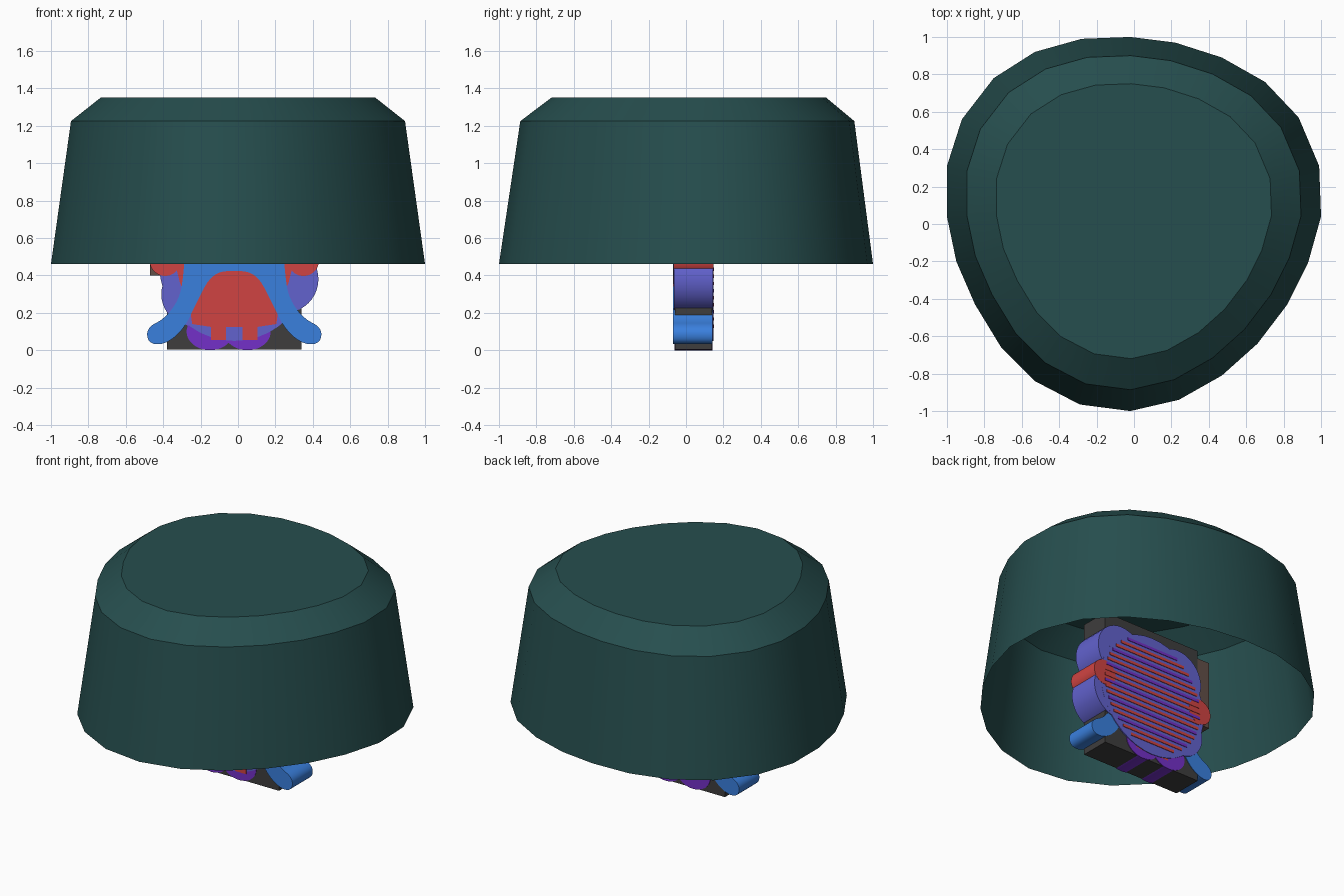
import bpy, bmesh, math

cube = bpy.data.objects.get("Cube")
if cube:
    bpy.data.objects.remove(cube, do_unlink=True)


def material(name, rgb):
    linear = [((c / 255 + 0.055) / 1.055) ** 2.4 for c in rgb] + [1]
    m = bpy.data.materials.new(name)
    m.use_nodes = True
    m.diffuse_color = linear
    m.node_tree.nodes["Principled BSDF"].inputs["Base Color"].default_value = linear
    return m


TEAL = material("dark teal", (38, 78, 78))
BLUE = material("bright blue", (58, 128, 222))
RED = material("brick red", (208, 68, 66))
INDIGO = material("indigo", (98, 98, 206))
PURPLE = material("violet", (116, 48, 200))
GREY = material("charcoal", (62, 61, 61))
BROWN = material("dull brown", (98, 80, 72))

CENTRE = -0.02          # middle of the figure in x
FRONT, BACK = -0.07, 0.15


def finish(name, bm, mat):
    bmesh.ops.recalc_face_normals(bm, faces=bm.faces)
    mesh = bpy.data.meshes.new(name)
    bm.to_mesh(mesh)
    bm.free()
    mesh.materials.append(mat)
    ob = bpy.data.objects.new(name, mesh)
    bpy.context.collection.objects.link(ob)
    bpy.ops.object.select_all(action='DESELECT')
    ob.select_set(True)
    bpy.context.view_layer.objects.active = ob
    bpy.ops.object.shade_smooth_by_angle(angle=math.radians(30))
    return ob


def slab(name, outline, front, back, mat):
    """Extrude an x-z outline from front to back along y."""
    bm = bmesh.new()
    face = bm.faces.new([bm.verts.new((x, front, z)) for x, z in outline])
    moved = bmesh.ops.extrude_face_region(bm, geom=[face])["geom"]
    verts = [v for v in moved if isinstance(v, bmesh.types.BMVert)]
    bmesh.ops.translate(bm, verts=verts, vec=(0, back - front, 0))
    if not any(len(f.verts) == len(outline) and f.calc_center_median().y < front + 1e-5
               for f in bm.faces):
        bm.faces.new([v for v in bm.verts if v not in verts])
    return finish(name, bm, mat)


def disc(x, z, rx, rz=None, sides=40):
    rz = rz or rx
    turn = math.tau / sides
    return [(x + rx * math.cos(i * turn), z + rz * math.sin(i * turn)) for i in range(sides)]


def box(x0, x1, z0, z1):
    return [(x0, z0), (x1, z0), (x1, z1), (x0, z1)]


def mirrored(half):
    """Close a half outline, running top to bottom, about the centre line."""
    right = [(CENTRE + x, z) for x, z in half]
    left = [(CENTRE - x, z) for x, z in reversed(half) if x > 0]
    return right + left


def rounded(points, times=3):
    """Cut corners repeatedly for a smooth outline."""
    for _ in range(times):
        cut = []
        for (ax, az), (bx, bz) in zip(points, points[1:] + points[:1]):
            cut += [(ax * .75 + bx * .25, az * .75 + bz * .25),
                    (ax * .25 + bx * .75, az * .25 + bz * .75)]
        points = cut
    return points


# Open-bottomed shell: one rounded outline, lofted through three rings
rim = [(-.02, 1), (.22, .97), (.47, .89), (.7, .76), (.88, .57), (.99, .31),
       (1, .04), (.93, -.21), (.82, -.43), (.66, -.64), (.47, -.81), (.24, -.94),
       (-.02, -1), (-.29, -.965), (-.53, -.84), (-.71, -.66), (-.85, -.43), (-.95, -.2),
       (-1, .04), (-1, .31), (-.92, .56), (-.75, .78), (-.53, .92), (-.28, .99)]
bm = bmesh.new()
rings = [[bm.verts.new((x * s, y * s + shift, z)) for x, y in rim]
         for s, shift, z in ((1, 0, .46), (.893, .007, 1.225), (.735, .015, 1.35))]
for low, high in zip(rings, rings[1:]):
    for i in range(len(rim)):
        j = (i + 1) % len(rim)
        bm.faces.new((low[i], low[j], high[j], high[i]))
bm.faces.new(rings[-1])
finish("shell", bm, TEAL)

# Backing blocks
slab("backing_block", box(-.38, .34, .005, .9), FRONT + .012, BACK - .012, GREY)
slab("side_block", box(-.47, -.36, .4, .85), FRONT + .014, BACK - .014, BROWN)

# Violet bumps under the body
for side, x in (("right", -.15), ("left", .05)):
    slab(f"{side}_lower_bump", disc(x, .1, .125, .1), FRONT + .009, BACK - .008, PURPLE)

# Indigo body with side lobes
slab("body", disc(CENTRE, .45, .4), FRONT + .006, BACK - .004, INDIGO)
for name, x, z, r in (("right_lower_lobe", -.24, .3, .17), ("left_lower_lobe", .25, .38, .18),
                      ("left_upper_lobe", .22, .66, .18), ("right_upper_lobe", -.22, .66, .18)):
    slab(name, disc(x, z, r), FRONT + .0065, BACK - .0045, INDIGO)

# Red chest with two short legs
slab("chest", mirrored([(0, .8), (.22, .74), (.31, .62), (.32, .48), (.29, .36), (.24, .25),
                        (.225, .14), (.125, .125), (.125, .055), (.045, .055), (.045, .125),
                        (0, .125)]), FRONT + .003, BACK - .008, RED)

# Red side knobs
for side, x in (("right", -.39), ("left", .35)):
    slab(f"{side}_knob", disc(x, .48, .083), FRONT + .002, BACK - .003, RED)

# Blue arch with flared feet
slab("blue_arch", rounded(mirrored([(0, .74), (.17, .7), (.26, .58), (.27, .42), (.29, .28),
                                    (.37, .17), (.47, .12), (.46, .035), (.37, .03), (.27, .11),
                                    (.2, .26), (.12, .41), (0, .43)])),
     FRONT, BACK - .009, BLUE)

# Thin bands across the back of the body
for i in range(18):
    z = .12 + i * .038
    reach = math.sqrt(max(.37 ** 2 - (z - .45) ** 2, .01))
    mat = PURPLE if i % 3 == 2 else RED
    slab(f"back_band_{i + 1}", box(CENTRE - reach, CENTRE + reach, z, z + .018),
         BACK - .005, BACK, mat)
